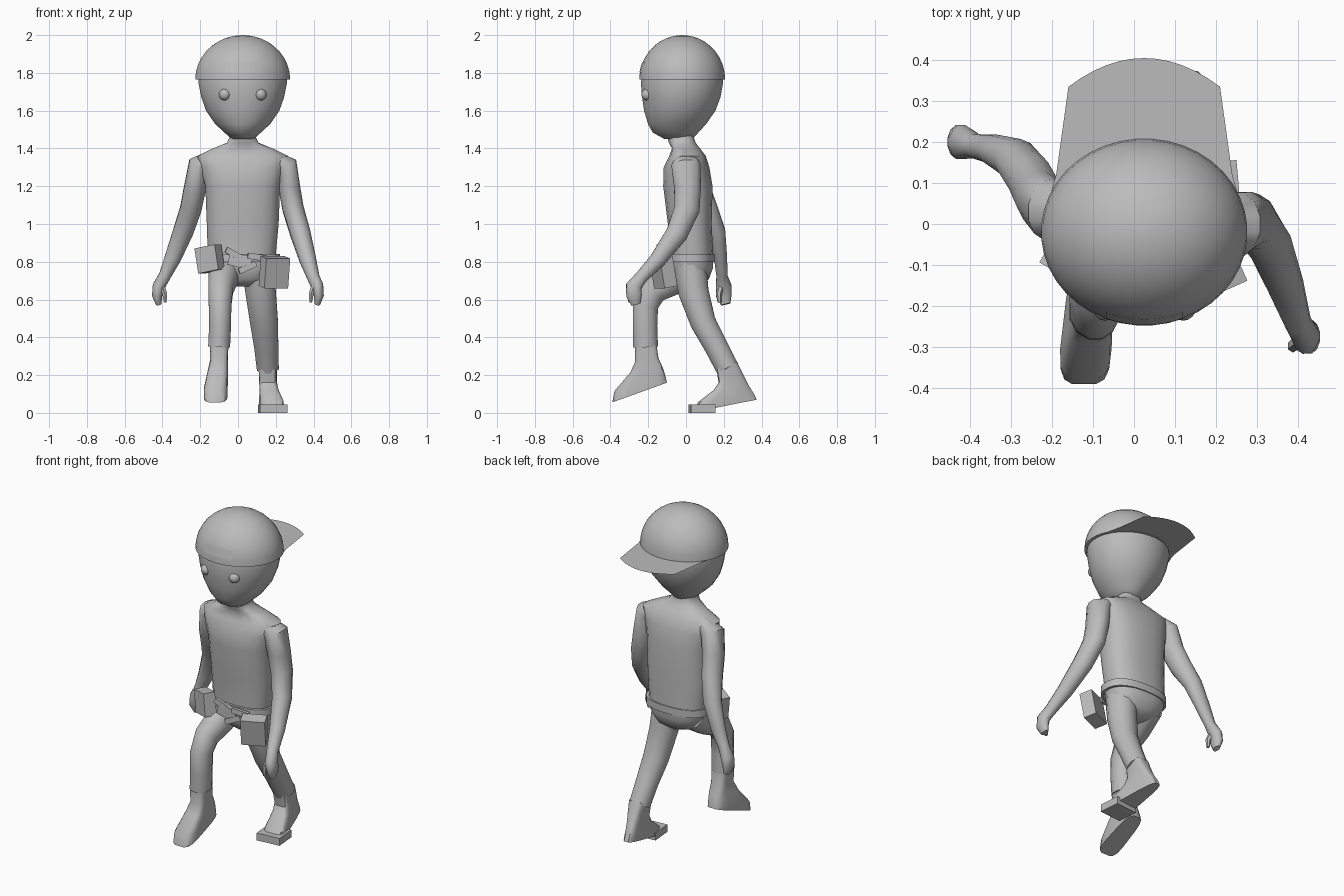
import bpy, bmesh, math
from mathutils import Vector, Matrix

cube = bpy.data.objects.get("Cube")
if cube:
    bpy.data.objects.remove(cube, do_unlink=True)

# One plain grey for everything
grey = bpy.data.materials.new("plain grey")
grey.use_nodes = True
grey.diffuse_color = (0.5, 0.5, 0.5, 1)
grey.node_tree.nodes["Principled BSDF"].inputs["Base Color"].default_value = (0.5, 0.5, 0.5, 1)


def finish(name, bm, smooth_angle=None):
    """Turn a bmesh into a named, shaded object."""
    bmesh.ops.recalc_face_normals(bm, faces=bm.faces[:])
    mesh = bpy.data.meshes.new(name)
    bm.to_mesh(mesh)
    bm.free()
    mesh.materials.append(grey)
    obj = bpy.data.objects.new(name, mesh)
    bpy.context.collection.objects.link(obj)
    if smooth_angle:
        bpy.ops.object.select_all(action='DESELECT')
        obj.select_set(True)
        bpy.context.view_layer.objects.active = obj
        bpy.ops.object.shade_smooth_by_angle(angle=math.radians(smooth_angle))


def loft(name, rings, sides=12, power=2.0, caps=True, angle=50):
    """Skin rings given as (centre, half axis u, half axis v, taper of u along v)."""
    bm = bmesh.new()
    loops = []
    for centre, u, v, taper in rings:
        loop = []
        for i in range(sides):
            a = 2 * math.pi * (i + 0.5) / sides
            c, s = math.cos(a), math.sin(a)
            cu = math.copysign(abs(c) ** (2 / power), c)
            sv = math.copysign(abs(s) ** (2 / power), s)
            loop.append(bm.verts.new(centre + u * cu * (1 - taper * sv) + v * sv))
        loops.append(loop)
    for low, high in zip(loops, loops[1:]):
        for i in range(sides):
            j = (i + 1) % sides
            bm.faces.new((low[i], low[j], high[j], high[i]))
    if caps:
        bm.faces.new(loops[0])
        bm.faces.new(loops[-1])
    finish(name, bm, angle)


def level(name, rows, **options):
    """Loft of horizontal rings: x, y, z, half width, half depth."""
    loft(name, [(Vector((x, y, z)), Vector((w, 0, 0)), Vector((0, d, 0)), 0)
                for x, y, z, w, d in rows], **options)


def limb(name, rows, **options):
    """Loft of rings square to the path they follow."""
    points = [Vector(r[:3]) for r in rows]
    rings = []
    for i, (p, r) in enumerate(zip(points, rows)):
        t = (points[min(i + 1, len(rows) - 1)] - points[max(i - 1, 0)]).normalized()
        u = (Vector((1, 0, 0)) - t * t.x).normalized()
        v = u.cross(t)
        rings.append((p, u * r[3], v * r[4], 0))
    loft(name, rings, **options)


def boot(name, rows):
    """Loft of tilted rings: front x, y, z, back x, y, z, half width, taper to the heel."""
    rings = []
    for row in rows:
        front, back = Vector(row[:3]), Vector(row[3:6])
        rings.append(((front + back) / 2, Vector((row[6], 0, 0)), (back - front) / 2, row[7]))
    loft(name, rings, sides=16, power=4, angle=35)


def box(name, centre, size, tilt=0, turn=0, lean=0):
    bm = bmesh.new()
    spin = (Matrix.Rotation(math.radians(turn), 4, 'Z')
            @ Matrix.Rotation(math.radians(lean), 4, 'X')
            @ Matrix.Rotation(math.radians(tilt), 4, 'Y'))
    bmesh.ops.create_cube(bm, size=1, matrix=Matrix.Translation(centre) @ spin
                          @ Matrix.Diagonal((*size, 1)))
    finish(name, bm)


# Torso, hips and neck
level("torso", [
    (.04, .02, .67, .05, .05), (.025, .025, .71, .14, .098), (.022, .03, .77, .17, .115),
    (.02, .03, .84, .182, .115), (.025, .02, 1, .192, .117), (.025, .01, 1.2, .2, .132),
    (.025, .003, 1.3, .225, .122), (.025, .008, 1.36, .243, .098), (.025, 0, 1.4, .16, .075),
    (.025, -.02, 1.43, .085, .072), (.025, -.028, 1.46, .07, .07), (.025, -.028, 1.5, .07, .07)],
    sides=20, power=2.5)

# Arms and mitten hands, swung in opposite directions
limb("right_arm", [
    (-.13, .02, 1.36, .035, .05), (-.205, .035, 1.31, .062, .078), (-.228, .06, 1.19, .06, .07),
    (-.25, .105, 1.08, .058, .065), (-.29, .16, .96, .055, .05), (-.345, .183, .82, .045, .036),
    (-.388, .19, .725, .033, .03), (-.42, .2, .67, .034, .043), (-.428, .2, .62, .028, .043),
    (-.42, .21, .575, .015, .026)])
limb("left_arm", [
    (.18, 0, 1.36, .035, .05), (.255, 0, 1.31, .062, .08), (.272, .008, 1.19, .06, .073),
    (.292, .005, 1.08, .058, .07), (.33, -.048, .95, .055, .06), (.37, -.15, .81, .045, .045),
    (.4, -.24, .715, .033, .035), (.42, -.277, .67, .033, .043), (.428, -.275, .62, .027, .043),
    (.42, -.265, .575, .015, .026)])

# Thumbs
for side, x, y in (("right", -.41, .2), ("left", .41, -.272)):
    out = math.copysign(1, x)
    limb(side + "_thumb", [
        (x - out * .008, y - .015, .67, .016, .018), (x - out * .022, y - .026, .63, .015, .016),
        (x - out * .025, y - .023, .585, .008, .01)], sides=6)

# Legs in mid stride
limb("right_leg", [
    (-.065, .04, .78, .09, .09), (-.08, -.07, .705, .08, .085), (-.092, -.17, .65, .068, .076),
    (-.095, -.214, .57, .062, .07), (-.095, -.217, .46, .06, .067), (-.1, -.214, .35, .06, .068)])
limb("left_leg", [
    (.105, .02, .79, .09, .09), (.12, .04, .64, .083, .083), (.138, .09, .48, .076, .07),
    (.15, .16, .35, .066, .064), (.158, .22, .235, .06, .063)])

# Boots with square toes and narrow heels
boot("right_boot", [
    (-.1, -.27, .37, -.1, -.157, .37, .05, 0), (-.1, -.27, .27, -.1, -.145, .29, .047, 0),
    (-.11, -.295, .215, -.1, -.12, .235, .052, .1), (-.122, -.38, .115, -.105, -.105, .185, .06, .13),
    (-.122, -.392, .055, -.105, -.1, .16, .059, .13)])
boot("left_boot", [
    (.158, .16, .235, .158, .27, .27, .05, 0), (.16, .172, .16, .155, .3, .21, .045, .1),
    (.168, .145, .12, .148, .33, .15, .045, .25), (.185, .06, .055, .143, .365, .095, .052, .42),
    (.185, .04, .004, .142, .375, .07, .053, .42)])
box("left_toe", (.183, .085, .023), (.146, .13, .045), turn=5)

# Head
level("head", [
    (.025, -.04, 1.45, .06, .075), (.025, -.055, 1.485, .098, .122), (.025, -.047, 1.53, .147, .155),
    (.025, -.033, 1.6, .195, .19), (.025, -.025, 1.67, .22, .208), (.025, -.021, 1.75, .236, .219),
    (.025, -.02, 1.8, .23, .21)], sides=32, angle=60)
for side, x in (("right", -.07), ("left", .12)):
    bm = bmesh.new()
    bmesh.ops.create_uvsphere(bm, u_segments=16, v_segments=10, radius=.031,
                              matrix=Matrix.Translation((x, -.205, 1.685)))
    finish(side + "_eye", bm, 60)

# Cap dome worn backwards
dome = []
for i in range(10):
    a = math.radians(88) * i / 9
    dome.append((.025, -.02, 1.765 + .235 * math.sin(a), .252 * math.cos(a), .228 * math.cos(a)))
level("cap", dome, sides=40)

# Flat brim pointing backwards, a single sheet
bm = bmesh.new()
outline = [(.235, .05), (.215, .12)]
outline += [(.185 * (1 - i / 6), .405 - .07 * (1 - i / 6) ** 2) for i in range(13)]
outline += [(-.215, .12), (-.235, .05)]
bm.faces.new([bm.verts.new((.025 + x, y, 1.766)) for x, y in outline])
finish("brim", bm)

# Strap plate hugging the front of the cap
bm = bmesh.new()
columns = []
for i in range(9):
    x = -.093 + .186 * i / 8
    column = []
    for z in (1.803, 1.855):
        shrink = 1 - ((z - 1.765) / .235) ** 2
        y = -.022 - .228 * math.sqrt(shrink - (x / .252) ** 2)
        column.append(bm.verts.new((.025 + x, y, z)))
    columns.append(column)
for a, b in zip(columns, columns[1:]):
    bm.faces.new((a[0], b[0], b[1], a[1]))
bmesh.ops.solidify(bm, geom=bm.faces[:], thickness=.005)
finish("cap_strap", bm, 30)

# Belt as a flat standing band
level("belt", [(.025, .025, z, .2 - inset, .126 - inset) for z, inset in
               ((.798, .015), (.798, 0), (.842, 0), (.842, .015))],
      sides=24, power=2.4, caps=False)

# Pouches
box("left_pouch", (.193, -.12, .745), (.138, .075, .16), turn=24, lean=10)
box("right_pouch", (-.15, -.1, .815), (.125, .07, .135), turn=-30, tilt=-10)

# Buckle and loose strap ends
box("buckle", (.01, -.115, .805), (.12, .025, .07), tilt=14)
for i, (x, z, tilt) in enumerate(((-.02, .84, 28), (.05, .77, -24), (.1, .825, 8))):
    box("strap_end_%d" % (i + 1), (x, -.12, z), (.1, .02, .032), tilt=tilt, turn=10)
